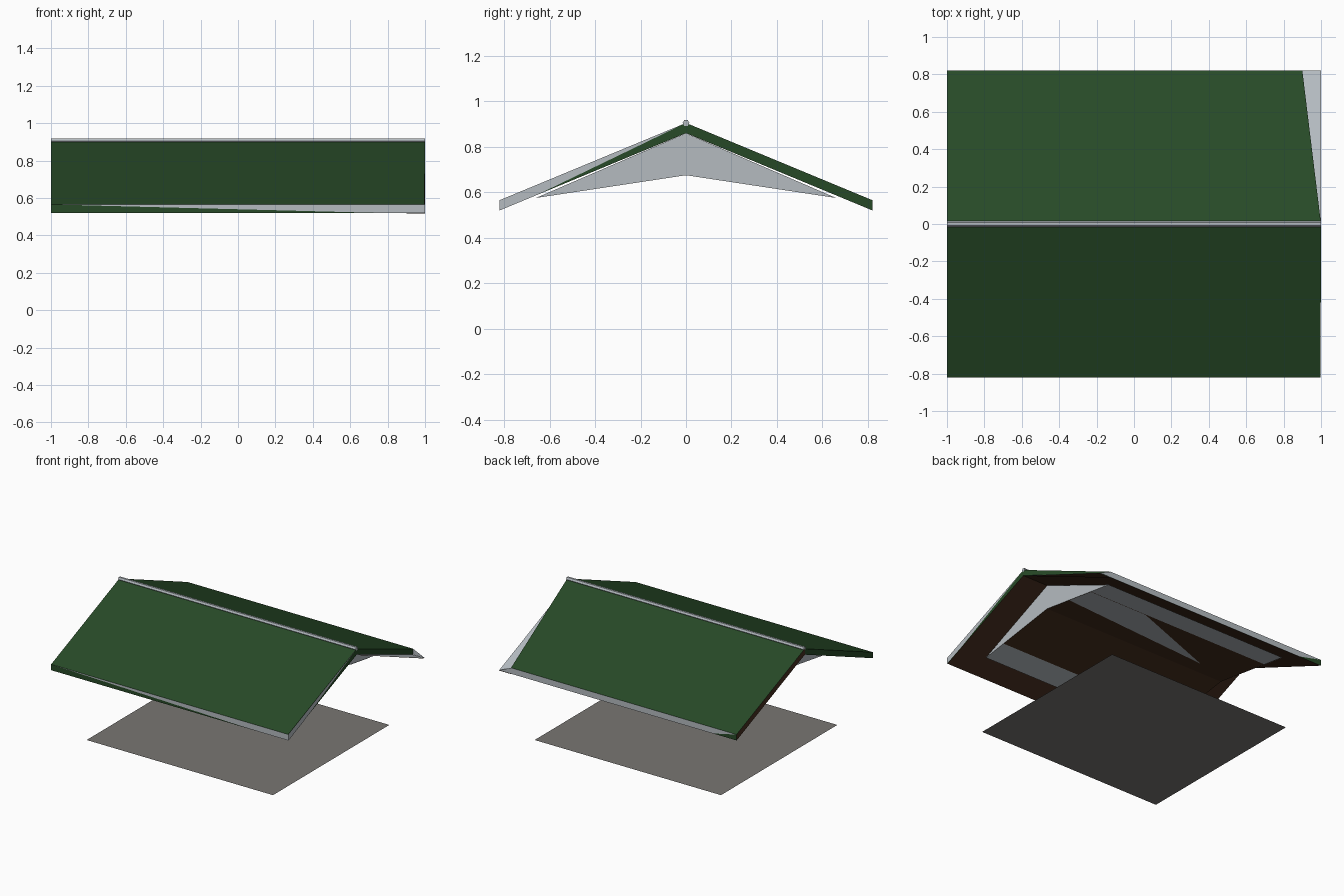
import bpy, bmesh, math

if "Cube" in bpy.data.objects:
    bpy.data.objects.remove(bpy.data.objects["Cube"])


def material(name, rgb):
    m = bpy.data.materials.new(name)
    m.diffuse_color = (*rgb, 1)
    m.use_nodes = True
    m.node_tree.nodes["Principled BSDF"].inputs["Base Color"].default_value = m.diffuse_color
    return m


GREEN = material("green_roofing", (0.020, 0.068, 0.020))
PALE = material("pale_trim", (0.46, 0.50, 0.53))
BROWN = material("brown_wood", (0.060, 0.027, 0.013))
GREY = material("grey_floor", (0.19, 0.18, 0.17))

EAVE = 0.82            # half depth of the roof
TOP, BOTTOM = 0.905, 0.86
PITCH = (TOP - 0.565) / EAVE
WALL = 0.785           # half length between the gables


def roof_z(y, base):
    return base - PITCH * abs(y)


def ceiling_z(y):
    return 0.675 - 0.15 * abs(y)


def sheet(name, polys, mat):
    """Flat polygons joined in one object."""
    bm = bmesh.new()
    for poly in polys:
        bm.faces.new([bm.verts.new(p) for p in poly])
    me = bpy.data.meshes.new(name)
    bm.to_mesh(me)
    bm.free()
    me.materials.append(mat)
    ob = bpy.data.objects.new(name, me)
    bpy.context.collection.objects.link(ob)
    return ob


def slab(name, side, x_eave):
    """Sloped roof half: green, with a brown underside."""
    y = side * EAVE
    corners = [(-1, 0), (1, 0), (x_eave, y), (-1, y)]
    bm = bmesh.new()
    up = [bm.verts.new((x, v, roof_z(v, TOP))) for x, v in corners]
    lo = [bm.verts.new((x, v, roof_z(v, BOTTOM))) for x, v in corners]
    bm.faces.new(up)
    under = bm.faces.new(lo[::-1])
    under.material_index = 1
    for i in range(4):
        j = (i + 1) % 4
        bm.faces.new((up[i], lo[i], lo[j], up[j]))
    bmesh.ops.recalc_face_normals(bm, faces=bm.faces)
    me = bpy.data.meshes.new(name)
    bm.to_mesh(me)
    bm.free()
    me.materials.append(GREEN)
    me.materials.append(BROWN)
    ob = bpy.data.objects.new(name, me)
    bpy.context.collection.objects.link(ob)


# Roof halves; the back one is cut at a slant on its right end
slab("front_roof", -1, 0.997)
slab("back_roof", 1, 0.90)

# Pale sheet showing past the slanted end, with brown beneath it
for name, drop, mat in (("corner_sheet", 0.0, PALE), ("corner_soffit", 0.003, BROWN)):
    pts = [(1, 0, BOTTOM - drop), (1, EAVE, roof_z(EAVE, BOTTOM) - drop),
           (0.90, EAVE, roof_z(EAVE, BOTTOM) - drop)]
    sheet(name, [pts if mat == PALE else pts[::-1]], mat)

# Trim on the eaves and on the roof ends
e_top, e_low = roof_z(EAVE, TOP), roof_z(EAVE, BOTTOM)
yf, yb = -EAVE - 0.001, EAVE + 0.001
sheet("front_eave_trim",
      [[(-1, yf, e_top), (0.75, yf, e_low), (1, yf, e_low), (1, yf, e_top)]], PALE)
sheet("back_eave_trim",
      [[(1, yb, e_low), (-0.8, yb, e_low), (-1, yb, e_top), (0.9, yb, e_top)]], PALE)
sheet("right_end_trim",
      [[(1, -EAVE, e_top), (1, -EAVE, e_low),
        (1, -0.66, roof_z(0.66, BOTTOM)), (1, 0, TOP)]], PALE)
sheet("left_end_trim",
      [[(-1.001, EAVE, e_top), (-1.001, EAVE, e_low),
        (-1.001, 0, BOTTOM), (-1.001, 0, TOP)]], BROWN)

# Hexagonal ridge cap
bpy.ops.mesh.primitive_cylinder_add(vertices=6, radius=0.015, depth=2,
                                    location=(0, 0, 0.905),
                                    rotation=(0, math.pi / 2, 0))
ridge = bpy.context.object
ridge.name = "ridge_cap"
ridge.data.materials.append(PALE)

# Chevron gables at both ends
profile = [(-0.66, 0.575), (0, 0.675), (0.66, 0.575), (0, BOTTOM)]
sheet("gables", [[(WALL, y, z) for y, z in profile],
                 [(-WALL, y, z) for y, z in profile[::-1]]], PALE)


def ceiling(outline, drop=0.0):
    return [(x, y, ceiling_z(y) - drop) for x, y in outline]


# Ceiling: pale edge strips, brown panels and a pale wedge
strips, panels = [], []
for s in (-1, 1):
    strip = [(-WALL, 0.66 * s), (WALL, 0.66 * s), (WALL, 0.47 * s), (-WALL, 0.47 * s)]
    panel = [(-WALL, 0.47 * s), (WALL, 0.47 * s), (WALL, 0), (-WALL, 0)]
    strips.append(ceiling(strip[::s]))
    panels.append(ceiling(panel[::s]))
sheet("ceiling_strips", strips, PALE)
sheet("ceiling_panels", panels, BROWN)
sheet("ceiling_wedge",
      [ceiling([(WALL, 0.47), (WALL, 0.24), (-0.49, 0.13), (0.29, 0.47)], 0.003)], PALE)

# Floor sheet on the ground
sheet("floor", [[(-WALL, -0.70, 0), (WALL, -0.70, 0), (WALL, 0.70, 0), (-WALL, 0.70, 0)]], GREY)
